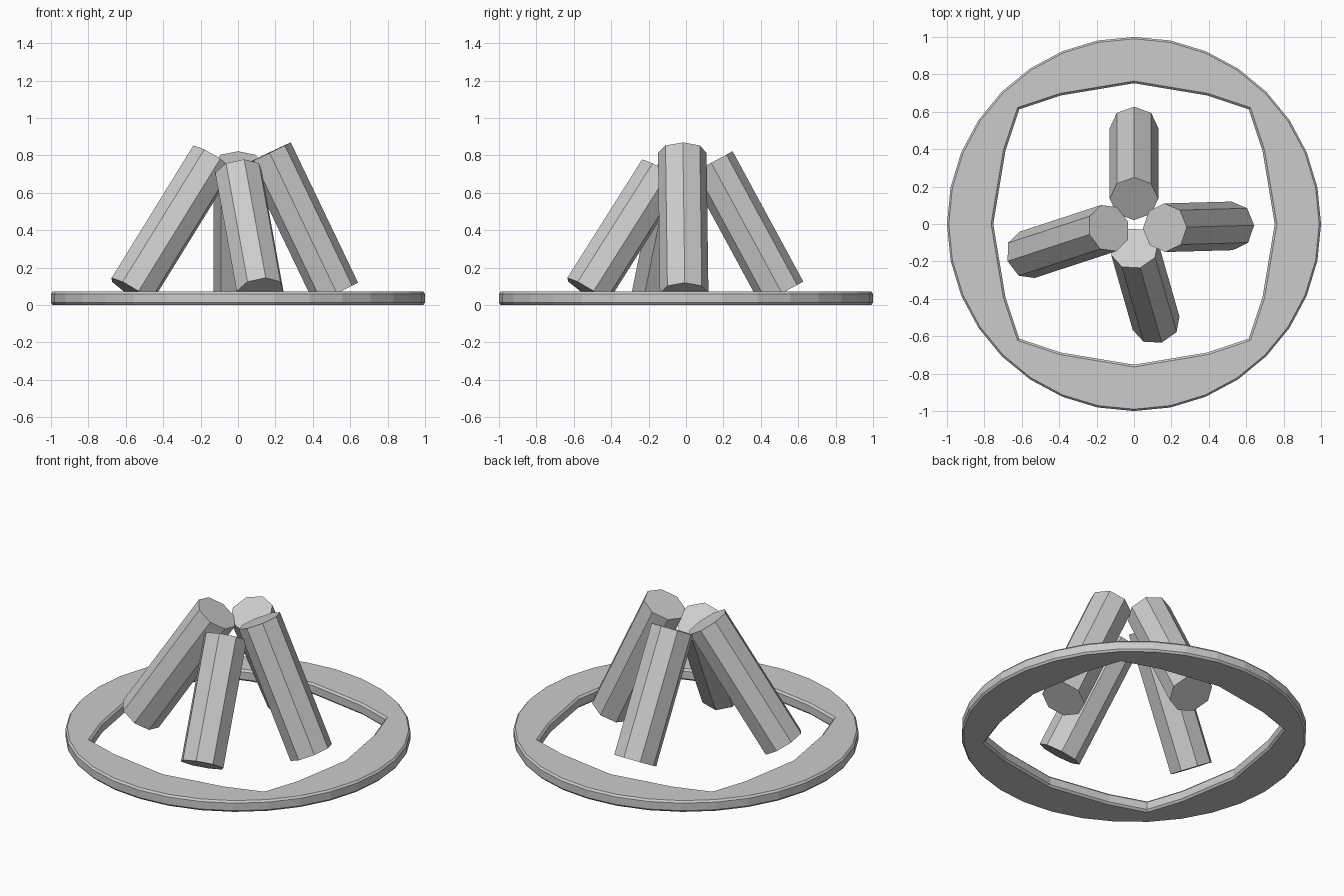
import bpy, bmesh, math
from mathutils import Vector

if "Cube" in bpy.data.objects:
    bpy.data.objects.remove(bpy.data.objects["Cube"])


def finish(name, bm):
    bmesh.ops.recalc_face_normals(bm, faces=bm.faces)
    mesh = bpy.data.meshes.new(name)
    bm.to_mesh(mesh)
    bm.free()
    obj = bpy.data.objects.new(name, mesh)
    bpy.context.collection.objects.link(obj)
    return obj


def bridge(bm, loop_a, loop_b):
    n = len(loop_a)
    for i in range(n):
        j = (i + 1) % n
        bm.faces.new((loop_a[i], loop_a[j], loop_b[j], loop_b[i]))


# Fire ring: round outside, rough octagon-like hole, chamfered edges
def fire_ring(sides=32, height=0.072, chamfer=0.012):
    outer = [Vector((math.cos(2 * math.pi * i / sides),
                     math.sin(2 * math.pi * i / sides), 0)) for i in range(sides)]
    eighth = [Vector(p) for p in ((0.755, 0, 0), (0.69, 0.39, 0), (0.615, 0.615, 0), (0.39, 0.69, 0))]
    corners = []
    for q in range(4):
        for p in eighth:
            c, s = (1, 0, -1, 0)[q], (0, 1, 0, -1)[q]
            corners.append(Vector((p.x * c - p.y * s, p.x * s + p.y * c, 0)))
    inner = []
    for i, p in enumerate(corners):
        inner += [p, (p + corners[(i + 1) % len(corners)]) / 2]

    # cross-section: outline, scale, height
    section = [(outer, 0.99, 0), (outer, 1, chamfer),
               (outer, 1, height - chamfer), (outer, 0.99, height),
               (inner, 1.012, height), (inner, 0.997, height - chamfer),
               (inner, 0.997, chamfer), (inner, 1.012, 0)]
    bm = bmesh.new()
    loops = [[bm.verts.new((p.x * k, p.y * k, z)) for p in pts] for pts, k, z in section]
    for i in range(len(loops)):
        bridge(bm, loops[i], loops[(i + 1) % len(loops)])
    finish("fire_ring", bm)


# Log: eight-sided prism between two points, one edge facing up the slope
def log(name, top, bottom, radius=0.13, sides=8):
    top, bottom = Vector(top), Vector(bottom)
    axis = (top - bottom).normalized()
    side = Vector((0, 0, 1)).cross(axis).normalized()
    up = axis.cross(side)
    bm = bmesh.new()
    ends = []
    for centre in (bottom, top):
        ends.append([bm.verts.new(centre + radius * (math.cos(a) * up + math.sin(a) * side))
                     for a in (2 * math.pi * i / sides for i in range(sides))])
        bm.faces.new(ends[-1])
    bridge(bm, *ends)
    finish(name, bm)


fire_ring()
log("back_log", (0, 0.135, 0.76), (0, 0.513, 0.063))
log("right_log", (0.165, -0.02, 0.813), (0.525, -0.01, 0.063))
log("left_log", (-0.135, -0.022, 0.782), (-0.572, -0.165, 0.074))
log("front_log", (0.003, -0.13, 0.707), (0.118, -0.53, 0.074))
